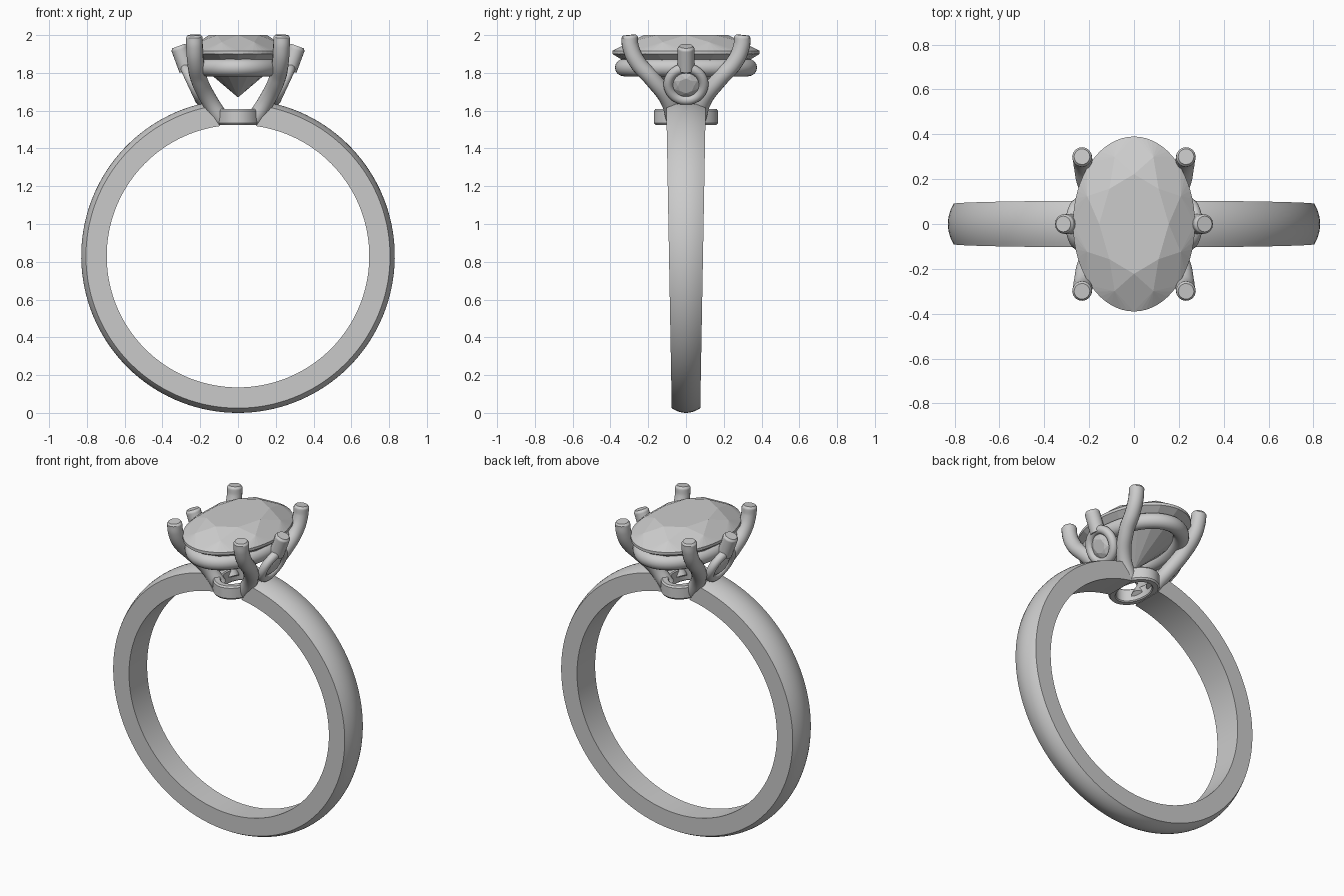
import bpy, bmesh
from math import sin, cos, pi, asin, radians, atan2
from mathutils import Matrix, Vector

if "Cube" in bpy.data.objects:
    bpy.data.objects.remove(bpy.data.objects["Cube"])


def add_mesh(name, verts, faces, matrix=Matrix(), smooth=True):
    bm = bmesh.new()
    vs = [bm.verts.new(matrix @ Vector(v)) for v in verts]
    for f in faces:
        bm.faces.new([vs[i] for i in f])
    bmesh.ops.recalc_face_normals(bm, faces=bm.faces)
    me = bpy.data.meshes.new(name)
    bm.to_mesh(me)
    bm.free()
    ob = bpy.data.objects.new(name, me)
    bpy.context.collection.objects.link(ob)
    if smooth:
        shade(ob)
    return ob


def shade(ob):
    bpy.ops.object.select_all(action='DESELECT')
    ob.select_set(True)
    bpy.context.view_layer.objects.active = ob
    bpy.ops.object.shade_smooth_by_angle(angle=radians(35))


def oval_ring(name, section, a, b, matrix, n=64):
    """Sweep a closed (offset, height) section around an ellipse."""
    m = len(section)
    verts = [((a + d) * cos(2 * pi * i / n), (b + d) * sin(2 * pi * i / n), h)
             for i in range(n) for d, h in section]
    faces = [(i * m + j, i * m + (j + 1) % m,
              (i + 1) % n * m + (j + 1) % m, (i + 1) % n * m + j)
             for i in range(n) for j in range(m)]
    return add_mesh(name, verts, faces, matrix)


def circle(r, n=16):
    return [(r * cos(2 * pi * i / n), r * sin(2 * pi * i / n)) for i in range(n)]


def brilliant(name, a, b, crown, girdle, pavilion, matrix):
    """Brilliant cut: table, stars, kites, girdle facets and pavilion; girdle bottom at 0."""
    def pt(deg, k, z):
        t = radians(deg)
        return (a * k * cos(t), b * k * sin(t), z)
    n, top = 64, girdle + crown
    verts = [pt(45 * k, 0.57, top) for k in range(8)]
    verts += [pt(45 * k + 22.5, 0.83, girdle + crown * 0.55) for k in range(8)]
    verts += [pt(360 * i / n, 1, girdle) for i in range(n)]
    verts += [pt(360 * i / n, 1, 0) for i in range(n)]
    verts.append((0, 0, -pavilion))
    T, S, G, H, C = 0, 8, 16, 16 + n, 16 + 2 * n
    faces = [tuple(range(8))]
    for k in range(8):
        k2 = (k + 1) % 8
        faces.append((T + k, S + k, T + k2))
        g = [G + (8 * k + i) % n for i in range(9)]
        faces.append((T + k, S + (k - 1) % 8, g[0], S + k))
        faces += [(S + k, g[i], g[i + 1]) for i in range(8)]
    for i in range(n):
        j = (i + 1) % n
        faces.append((G + i, H + i, H + j, G + j))
    for k in range(16):
        faces.append(tuple([C] + [H + (4 * k + i) % n for i in range(4, -1, -1)]))
    return add_mesh(name, verts, faces, matrix, smooth=False)


def tube(name, points, r):
    """Round bar through points, slightly eased at its tip (first point)."""
    cu = bpy.data.curves.new(name, 'CURVE')
    cu.dimensions = '3D'
    cu.bevel_depth, cu.bevel_resolution = r, 6
    cu.use_fill_caps, cu.resolution_u = True, 8
    p0, p1 = Vector(points[0]), Vector(points[1])
    pts = [p0, p0 + (p1 - p0).normalized() * 0.012] + [Vector(p) for p in points[1:]]
    sp = cu.splines.new('BEZIER')
    sp.bezier_points.add(len(pts) - 1)
    for i, (bp, p) in enumerate(zip(sp.bezier_points, pts)):
        bp.co = p
        bp.handle_left_type = bp.handle_right_type = 'AUTO'
        bp.radius = 0.8 if i == 0 else 1
    ob = bpy.data.objects.new(name, cu)
    bpy.context.collection.objects.link(ob)
    bpy.ops.object.select_all(action='DESELECT')
    ob.select_set(True)
    bpy.context.view_layer.objects.active = ob
    bpy.ops.object.convert(target='MESH')
    shade(bpy.context.view_layer.objects.active)


# Band: domed, tapering section, open under the head with slanted ends
R_IN, R_EDGE, R_OUT, CZ = 0.695, 0.805, 0.83, 0.83
section = [(R_IN, -1), (R_IN, 1)]
section += [(R_EDGE + (R_OUT - R_EDGE) * (1 - s * s), s) for s in [1 - i / 5 for i in range(11)]]
m, n = len(section), 128
verts = []
for i in range(n + 1):
    t = 2 * i / n - 1
    for r, s in section:
        f = (r - R_IN) / (R_OUT - R_IN)
        gap = asin((0.095 + 0.085 * f) / r)
        ang = t * (pi - gap)
        z = CZ - r * cos(ang)
        verts.append((r * sin(ang), s * (0.075 + 0.018 * z), z))
faces = [(i * m + j, i * m + (j + 1) % m, (i + 1) * m + (j + 1) % m, (i + 1) * m + j)
         for i in range(n) for j in range(m)]
faces += [tuple(range(m)), tuple(n * m + j for j in range(m))]
add_mesh("band", verts, faces)

# Head: base collar and rail under the stone
collar = [(-0.022, -0.036), (-0.016, -0.042), (0.014, -0.042), (0.022, -0.032),
          (0.022, 0.032), (0.014, 0.042), (-0.016, 0.042), (-0.022, 0.036)]
oval_ring("base_collar", collar, 0.103, 0.148, Matrix.Translation((0, 0, 1.567)))
oval_ring("stone_rail", circle(0.046), 0.215, 0.33, Matrix.Translation((0, 0, 1.828)))

# Centre stone
brilliant("centre_stone", 0.272, 0.39, 0.083, 0.017, 0.23, Matrix.Translation((0, 0, 1.9)))

# Four corner prongs
for sx in (-1, 1):
    for sy in (-1, 1):
        path = [(0.232, 0.30, 2.0), (0.23, 0.294, 1.94), (0.225, 0.26, 1.86),
                (0.208, 0.18, 1.77), (0.155, 0.095, 1.66), (0.085, 0.06, 1.55)]
        tube("corner_prong", [(sx * x, sy * y, z) for x, y, z in path], 0.044)

# Side settings: short prong, tilted bezel and accent stone
for sx in (-1, 1):
    tube("side_prong", [(sx * x, 0, z) for x, z in
                        ((0.315, 1.942), (0.292, 1.88), (0.268, 1.815))], 0.044)
    normal = Vector((sx * 0.9, 0, -0.42))
    rot = normal.to_track_quat('Z', 'Y').to_matrix().to_4x4()
    at = Matrix.Translation((sx * 0.24, 0, 1.74)) @ rot
    oval_ring("side_bezel", circle(0.026), 0.093, 0.093, at, 48)
    brilliant("accent_stone", 0.075, 0.075, 0.018, 0.004, 0.05, at)
